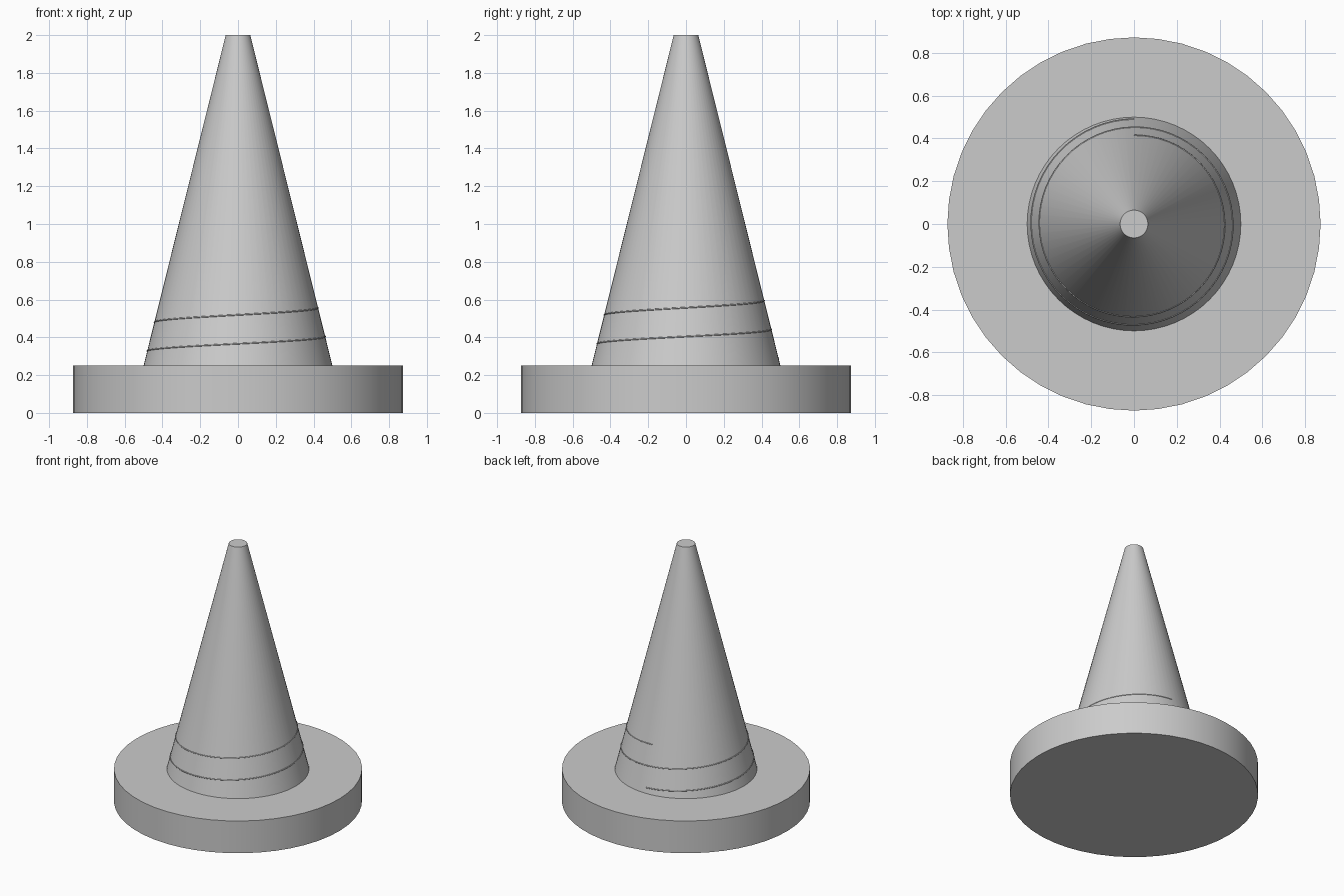
import bpy
import math

if "Cube" in bpy.data.objects:
    bpy.data.objects.remove(bpy.data.objects["Cube"], do_unlink=True)

grey = bpy.data.materials.new("plain grey")
grey.use_nodes = True
color = (0.6, 0.6, 0.6, 1)
grey.diffuse_color = color
grey.node_tree.nodes["Principled BSDF"].inputs["Base Color"].default_value = color

BASE_TOP, TIP = 0.25, 2.0
FOOT_RADIUS, TIP_RADIUS = 0.5, 0.065


def tapered(name, r1, r2, z1, z2, sides):
    """Smooth-sided round part with sharp rims."""
    bpy.ops.mesh.primitive_cone_add(vertices=sides, radius1=r1, radius2=r2,
                                    depth=z2 - z1, location=(0, 0, (z1 + z2) / 2))
    obj = bpy.context.object
    obj.name = name
    obj.data.materials.append(grey)
    bpy.ops.object.shade_smooth_by_angle(angle=math.radians(30))
    return obj


def cone_radius(z):
    t = (z - BASE_TOP) / (TIP - BASE_TOP)
    return FOOT_RADIUS + t * (TIP_RADIUS - FOOT_RADIUS)


# Round base and tall cone
tapered("round_base", 0.873, 0.873, 0, BASE_TOP, 48)
tapered("cone_body", FOOT_RADIUS, TIP_RADIUS, BASE_TOP, TIP, 64)

# Fine raised seam winding nearly two turns up the foot of the cone
curve = bpy.data.curves.new("spiral_seam", "CURVE")
curve.dimensions = "3D"
curve.bevel_depth = 0.004
curve.bevel_resolution = 1
curve.use_fill_caps = True
spline = curve.splines.new("POLY")
steps = 128
spline.points.add(steps)
for i, point in enumerate(spline.points):
    t = i / steps
    angle = math.radians(90 + 720 * t)
    z = 0.29 + 0.305 * t
    r = cone_radius(z)
    point.co = (r * math.cos(angle), r * math.sin(angle), z, 1)
curve.materials.append(grey)
seam = bpy.data.objects.new("spiral_seam", curve)
bpy.context.collection.objects.link(seam)
